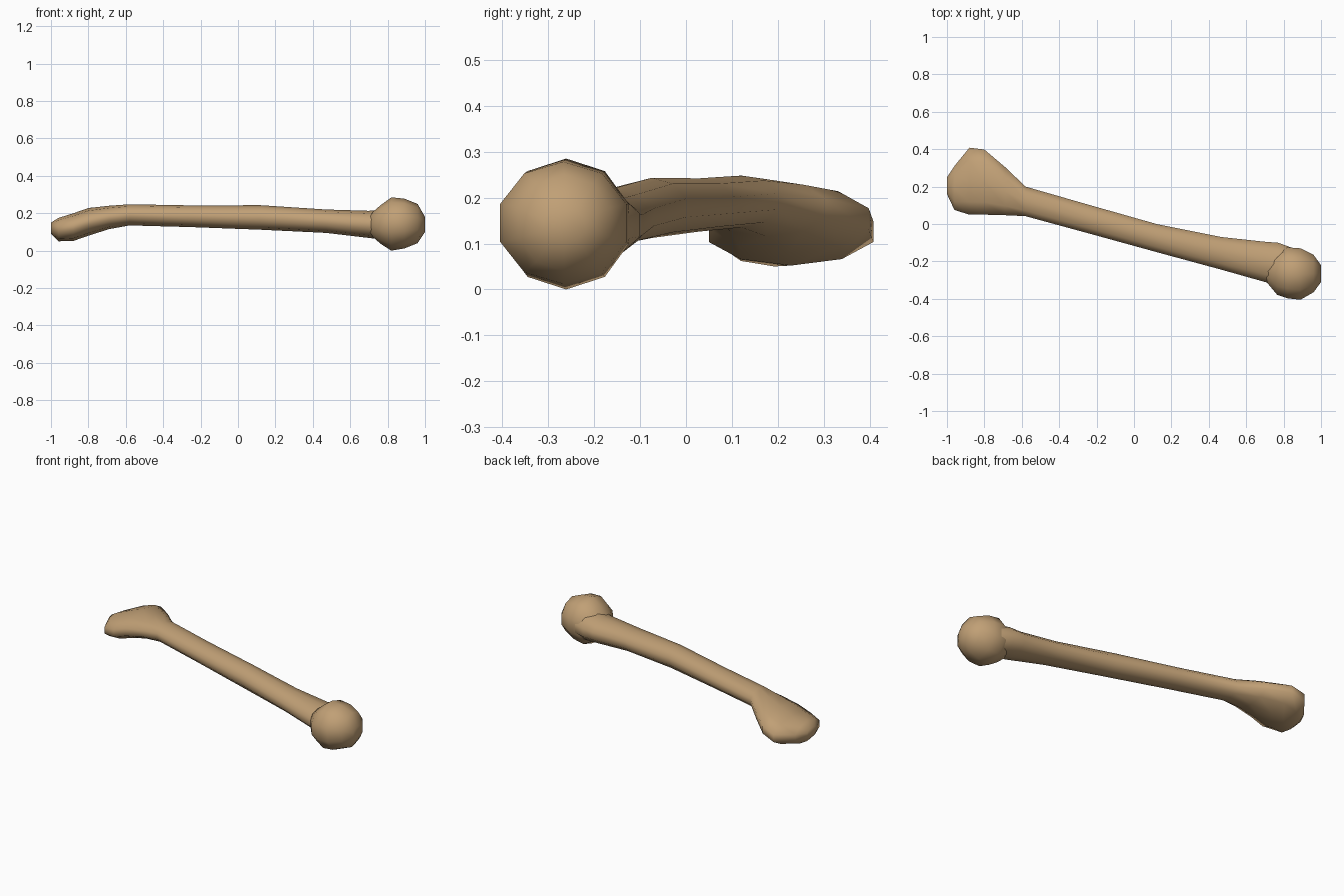
import bpy, bmesh, math

bone = bpy.data.materials.new("tan bone")
bone.diffuse_color = (0.53, 0.35, 0.18, 1)
SIDES = 10


def loft(name, rings):
    """Skin oval rings given as x, ymin, ymax, zmin, zmax."""
    bm = bmesh.new()
    loops = []
    for x, y0, y1, z0, z1 in rings:
        loop = []
        for i in range(SIDES):
            a = 2 * math.pi * (i + 0.5) / SIDES
            # rescale so that the polygon touches its box
            c = math.cos(a) / math.cos(math.pi / SIDES)
            s = math.sin(a)
            loop.append(bm.verts.new((x, (y0 + y1) / 2 + c * (y1 - y0) / 2,
                                      (z0 + z1) / 2 + s * (z1 - z0) / 2)))
        loops.append(loop)
    for a, b in zip(loops, loops[1:]):
        for i in range(SIDES):
            j = (i + 1) % SIDES
            bm.faces.new((a[i], a[j], b[j], b[i]))
    bm.faces.new(loops[0])
    bm.faces.new(loops[-1])
    bmesh.ops.recalc_face_normals(bm, faces=bm.faces)
    me = bpy.data.meshes.new(name)
    bm.to_mesh(me)
    bm.free()
    ob = bpy.data.objects.new(name, me)
    bpy.context.collection.objects.link(ob)
    me.materials.append(bone)
    for p in me.polygons:
        p.use_smooth = True
    return ob


# shaft with the flattened, drooping knuckle on the left
loft("shaft_and_knuckle", [
    (-1.00, 0.16, 0.25, 0.09, 0.15),
    (-0.96, 0.075, 0.31, 0.05, 0.175),
    (-0.88, 0.05, 0.408, 0.052, 0.20),
    (-0.80, 0.05, 0.398, 0.08, 0.228),
    (-0.69, 0.047, 0.305, 0.115, 0.24),
    (-0.58, 0.042, 0.20, 0.135, 0.248),
    (-0.25, -0.048, 0.105, 0.126, 0.242),
    (0.12, -0.15, 0.00, 0.112, 0.243),
    (0.47, -0.245, -0.07, 0.095, 0.22),
    (0.70, -0.31, -0.095, 0.068, 0.213),
    (0.77, -0.33, -0.10, 0.06, 0.22),
    (0.88, -0.34, -0.14, 0.05, 0.22),
    (0.97, -0.33, -0.18, 0.07, 0.21),
])

# rounded ball head on the right
loft("ball_head", [
    (0.70, -0.30, -0.20, 0.09, 0.19),
    (0.765, -0.378, -0.145, 0.035, 0.245),
    (0.82, -0.397, -0.125, 0.00, 0.285),
    (0.89, -0.405, -0.13, 0.012, 0.278),
    (0.96, -0.365, -0.165, 0.04, 0.25),
    (1.00, -0.31, -0.22, 0.10, 0.18),
])
